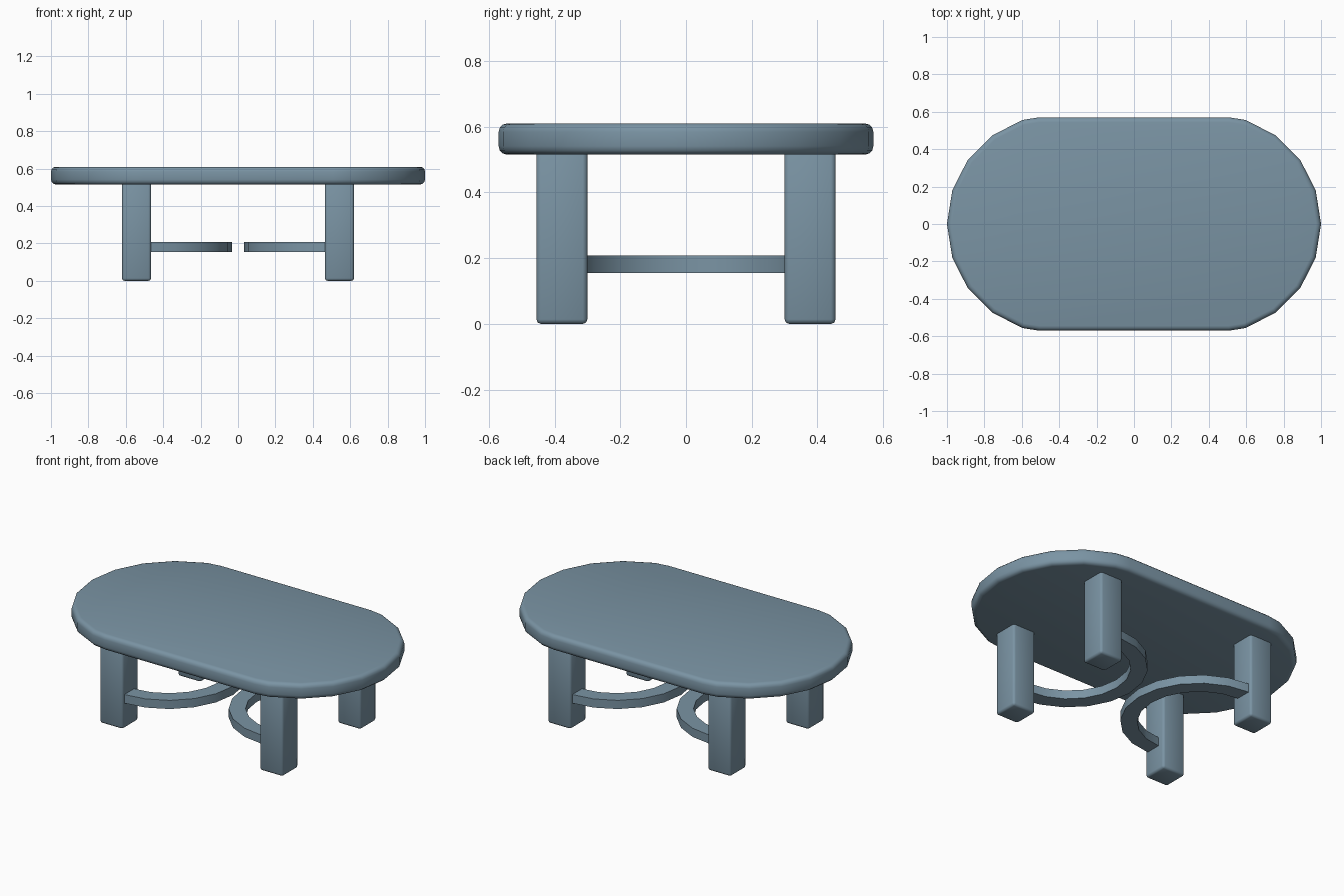
import bpy, bmesh, math

if "Cube" in bpy.data.objects:
    bpy.data.objects.remove(bpy.data.objects["Cube"])

mat = bpy.data.materials.new("slate_blue")
mat.diffuse_color = (0.195, 0.295, 0.37, 1.0)
mat.use_nodes = True
mat.node_tree.nodes["Principled BSDF"].inputs["Base Color"].default_value = mat.diffuse_color


def make_object(name, bm, angle=40):
    bmesh.ops.recalc_face_normals(bm, faces=bm.faces)
    mesh = bpy.data.meshes.new(name)
    bm.to_mesh(mesh)
    bm.free()
    mesh.materials.append(mat)
    obj = bpy.data.objects.new(name, mesh)
    bpy.context.collection.objects.link(obj)
    bpy.ops.object.select_all(action='DESELECT')
    obj.select_set(True)
    bpy.context.view_layer.objects.active = obj
    bpy.ops.object.shade_smooth_by_angle(angle=math.radians(angle))
    return obj


def prism(points, z0, z1):
    """Extrude a flat outline from z0 up to z1."""
    bm = bmesh.new()
    face = bm.faces.new([bm.verts.new((x, y, z0)) for x, y in points])
    top = bmesh.ops.extrude_face_region(bm, geom=[face])["geom"]
    bmesh.ops.translate(bm, vec=(0, 0, z1 - z0),
                        verts=[v for v in top if isinstance(v, bmesh.types.BMVert)])
    bmesh.ops.recalc_face_normals(bm, faces=bm.faces)
    return bm


# Tabletop: faceted round ends, straight sides, softened rims
R, CX, HALF_Y = 0.585, 0.415, 0.57
right = [(CX + R * math.cos(math.radians(a)), R * math.sin(math.radians(a)))
         for a in range(-72, 73, 18)]
right = [(0.508, -HALF_Y)] + right + [(0.508, HALF_Y)]
outline = right + [(-x, -y) for x, y in right]
bm = prism(outline, 0.515, 0.61)
rims = [e for e in bm.edges if abs(e.verts[0].co.z - e.verts[1].co.z) < 1e-5]
bmesh.ops.bevel(bm, geom=rims, offset=0.026, segments=3, profile=0.5, affect='EDGES')
make_object("tabletop", bm, 60)

# Four square legs with softened edges
for sx, side in ((-1, "left"), (1, "right")):
    for sy, end in ((-1, "front"), (1, "back")):
        x, y, h = sx * 0.5425, sy * 0.3775, 0.0775
        bm = prism([(x - h, y - h), (x + h, y - h), (x + h, y + h), (x - h, y + h)], 0, 0.53)
        bmesh.ops.bevel(bm, geom=list(bm.edges), offset=0.014, segments=2,
                        profile=0.5, affect='EDGES')
        make_object(f"{end}_{side}_leg", bm, 60)

# Two half-ring stretchers curving in towards the middle
N = 10
for sx, side in ((-1, "left"), (1, "right")):
    def arc(r):
        pts = []
        for i in range(N + 1):
            a = math.radians(-90 + 180 * i / N)
            pts.append((sx * (0.47 - r * math.cos(a)), r * math.sin(a)))
        return pts
    outer, inner = arc(0.437), arc(0.343)
    bm = prism(outer + inner[::-1], 0.155, 0.208)
    make_object(f"{side}_curved_stretcher", bm, 30)
